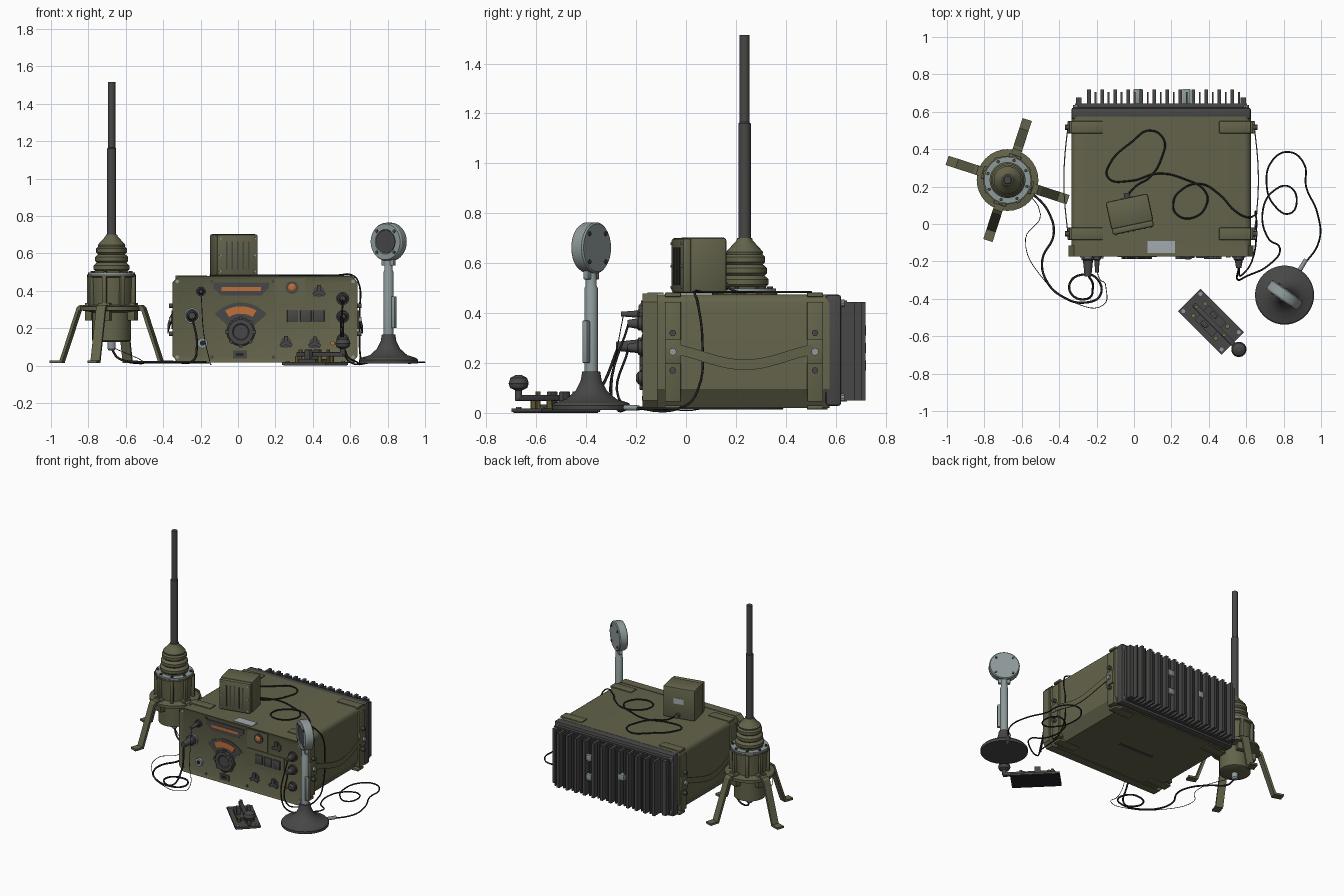
import bpy, bmesh
from math import sin, cos, pi, radians
from mathutils import Matrix, Vector

if "Cube" in bpy.data.objects:
    bpy.data.objects.remove(bpy.data.objects["Cube"])


def material(name, r, g, b):
    m = bpy.data.materials.new(name)
    m.use_nodes = True
    m.diffuse_color = (r, g, b, 1)
    m.node_tree.nodes["Principled BSDF"].inputs["Base Color"].default_value = (r, g, b, 1)
    return m


olive = material("olive_paint", .125, .125, .07)
dark = material("dark_grey_metal", .062, .064, .061)
black = material("black_rubber", .018, .018, .018)
silver = material("silver_metal", .27, .32, .32)
orange = material("orange_glow", .52, .16, .045)
label = material("pale_label", .36, .41, .43)
brass = material("brass", .2, .16, .05)

ID = Matrix()
FRONT = Matrix.Rotation(pi / 2, 4, 'X')     # local z points to the front
made = []


def at(x, y, z, turn=0):
    return Matrix.Translation((x, y, z)) @ Matrix.Rotation(radians(turn), 4, 'Z')


def finish(name, bm, mat, M):
    bmesh.ops.recalc_face_normals(bm, faces=bm.faces)
    bm.transform(M)
    me = bpy.data.meshes.new(name)
    bm.to_mesh(me)
    bm.free()
    me.materials.append(mat)
    ob = bpy.data.objects.new(name, me)
    bpy.context.collection.objects.link(ob)
    made.append(ob)


def box(name, lo, hi, mat, M=ID, bevel=0):
    bm = bmesh.new()
    bmesh.ops.create_cube(bm, size=1)
    lo, hi = Vector(lo), Vector(hi)
    for v in bm.verts:
        v.co = (lo + hi) / 2 + v.co * (hi - lo)
    if bevel:
        bmesh.ops.bevel(bm, geom=bm.edges[:], offset=bevel, segments=2, affect='EDGES', profile=.5)
    finish(name, bm, mat, M)


def lathe(name, profile, mat, M=ID, segs=32):
    # profile of (radius, height) turned around local z
    bm = bmesh.new()
    rings = [[bm.verts.new((r * cos(2 * pi * i / segs), r * sin(2 * pi * i / segs), z))
              for i in range(segs)] for r, z in profile]
    for a, b in zip(rings, rings[1:]):
        for i in range(segs):
            j = (i + 1) % segs
            bm.faces.new((a[i], a[j], b[j], b[i]))
    bm.faces.new(rings[0])
    bm.faces.new(rings[-1])
    finish(name, bm, mat, M)


def disc(name, r, z0, z1, mat, M=ID, segs=24):
    lathe(name, [(r, z0), (r, z1)], mat, M, segs)


def prism(name, outline, y0, y1, mat, M=ID, inset=0):
    # (x, z) outline pushed from y0 to y1, with an optional recessed front
    bm = bmesh.new()
    face = bm.faces.new([bm.verts.new((x, y0, z)) for x, z in outline])
    new = bmesh.ops.extrude_face_region(bm, geom=[face])["geom"]
    for v in new:
        if isinstance(v, bmesh.types.BMVert):
            v.co.y = y1
    if inset:
        bm.normal_update()
        front = min(bm.faces, key=lambda f: f.calc_center_median().y)
        bmesh.ops.inset_region(bm, faces=[front], thickness=inset)
        for v in front.verts:
            v.co.y += .008
    finish(name, bm, mat, M)


def arc(cx, cz, r, a0, a1, n=14):
    return [(cx + r * cos(radians(a0 + (a1 - a0) * i / n)),
             cz + r * sin(radians(a0 + (a1 - a0) * i / n))) for i in range(n + 1)]


def cable(name, pts, r=.0048, mat=black):
    cu = bpy.data.curves.new(name, 'CURVE')
    cu.dimensions = '3D'
    cu.bevel_depth, cu.bevel_resolution, cu.resolution_u = r, 1, 6
    cu.use_fill_caps = True
    s = cu.splines.new('BEZIER')
    s.bezier_points.add(len(pts) - 1)
    for p, co in zip(s.bezier_points, pts):
        p.co = co
        p.handle_left_type = p.handle_right_type = 'AUTO'
    cu.materials.append(mat)
    bpy.context.collection.objects.link(bpy.data.objects.new(name, cu))


def flat(pts, z):
    return [(x, y, z) for x, y in pts]


# Radio case, centred on CX, with a wide chamfer along the bottom
CX = .145
L, R = CX - .48, CX + .48
case = [(L + .05, .02), (R - .05, .02), (R, .095)] + arc(R - .035, .44, .035, 0, 90, 4) \
    + arc(L + .035, .44, .035, 90, 180, 4) + [(L, .095)]
prism("radio_case", case, -.13, .575, olive)
c = .03
w0, w1 = CX - .495, CX + .495
bezel = [(w0 + c, .016), (w1 - c, .016), (w1, .05), (w1, .445), (w1 - c, .478), (w0 + c, .478), (w0, .445), (w0, .05)]
prism("front_panel", bezel, -.175, -.115, olive, inset=.018)
box("bottom_slot", (CX - .14, .18, .016), (CX + .14, .2, .022), dark)
box("top_label", (.072, -.155, .476), (.22, -.09, .482), label)

# Corner guards, latches and carrying straps on both sides
for s in (-1, 1):
    side = CX + s * .48
    for y in (-.085, .485):
        y1 = y + .065
        box("side_guard", (side - .012 - (s > 0) * .03, y, .045), (side + .012 + (s < 0) * .03, y1, .445), olive, bevel=.004)
        inner = side - s * .17
        for z in (.014, .465):
            box("corner_guard", (min(side, inner), y, z), (max(side, inner), y1, z + .017), olive, bevel=.004)
        ym = y + .032
        box("strap_plate", (side - .02, y, .195), (side + .022, y1, .295), olive, bevel=.003)
        X = Matrix.Rotation(s * pi / 2, 4, 'Y')
        for z, r, m in ((.245, .015, silver), (.32, .013, dark), (.17, .013, dark)):
            disc("side_screw", r, 0, .035, m, at(side, ym, z) @ X, 12)
    bm = bmesh.new()
    rows = []
    for i in range(17):
        t = i / 16
        bulge = sin(pi * t)
        x = side + s * (.018 + .022 * bulge)
        z = .255 - .062 * bulge ** 1.5
        rows.append([bm.verts.new((x + dx, -.05 + .57 * t, z + dz))
                     for dx, dz in ((-.003, -.021), (.003, -.021), (.003, .021), (-.003, .021))])
    for a, b in zip(rows, rows[1:]):
        for k in range(4):
            bm.faces.new((a[k], a[k - 1], b[k - 1], b[k]))
    finish("carry_strap", bm, olive, ID)

# Rear flange and cooling fins
box("rear_flange", (CX - .48, .56, .028), (CX + .48, .622, .474), dark, bevel=.012)
box("heatsink_base", (CX - .46, .615, .045), (CX + .46, .645, .45), dark)
for i in range(24):
    x = -.24 + i * .0348
    w = .005 if i % 2 else .01
    box("cooling_fin", (x - w, .64, .05), (x + w, .705 if i % 2 else .72, .445), dark)
for s in (-1, 1):
    box("heatsink_end", (CX + s * .44 - .015, .64, .05), (CX + s * .44 + .015, .675, .445), dark)
    for z in (.06, .44):
        disc("flange_screw", .016, -.635, -.6, silver, FRONT @ at(CX + s * .455, z, 0), 10)
for x, z in ((.02, .26), (.28, .33), (.28, .19)):
    box("rear_fitting", (x - .022, .64, z - .022), (x + .022, .722, z + .022), silver, bevel=.005)

# Tuning dial
P = -.167
prism("scale_housing", [(-.132, .445), (.166, .445), (.166, .415), (.125, .375), (-.091, .375), (-.132, .415)],
      P - .006, P, dark)
box("scale_bar", (-.088, P - .009, .4), (.123, P, .42), orange)
prism("dial_fan", [(.015, .15)] + arc(.015, .15, .187, 42, 138), P - .005, P, dark)
prism("dial_arc", arc(.015, .15, .167, 60, 120) + arc(.015, .15, .127, 120, 60), P - .009, P, orange)
knob = FRONT @ at(.015, .18, 0)
lathe("tuning_knob", [(.076, -P), (.076, .18), (.068, .187), (.045, .187), (.04, .183)], dark, knob, 16)
for a in range(0, 360, 45):
    box("knob_grip", (.066, -.01, -P), (.082, .01, .186), dark, knob @ at(0, 0, 0, a))
box("lower_window", (-.027, P - .007, .037), (.048, P, .08), dark)
box("window_glass", (-.01, P - .01, .05), (.03, P, .068), black)

# Right-hand controls
box("lamp_plate", (.195, P - .006, .335), (.36, P, .465), olive)
box("button_plate", (.195, P - .006, .2), (.49, P, .325), olive)
lamp = FRONT @ at(.289, .417, 0)
disc("lamp_ring", .034, -P, .181, dark, lamp)
lathe("lamp_lens", [(.021, .17), (.021, .184), (.012, .19)], orange, lamp)
for i in range(3):
    x = .262 + i * .07
    box("push_button", (x, P - .015, .232), (x + .06, P, .298), dark, bevel=.005)
for x, z in ((.433, .395), (.257, .123), (.41, .12)):
    base = FRONT @ at(x, z, 0)
    disc("selector_base", .03, -P, .172, dark, base)
    for a in (90, 210, 330):
        box("selector_arm", (0, -.01, -P), (.035, .01, .186), dark, base @ at(0, 0, 0, a))
disc("pilot_light", .012, -P, .178, orange, FRONT @ at(.505, .12, 0), 12)

# Panel sockets with plugged-in boots
for x, z, r, reach in ((-.246, .267, .036, .28), (-.198, .396, .019, .26), (.56, .358, .028, .235),
                       (.56, .262, .028, .235), (.56, .14, .026, .2)):
    M = FRONT @ at(x, z, 0)
    disc("socket_collar", r + .007, -P, .178, silver if x < -.2 else dark, M)
    lathe("plug_boot", [(r, .165), (r, .19), (r * .75, .195), (r * .5, reach)], dark, M, 16)
M = FRONT @ at(-.19, .12, 0)
disc("spare_socket", .028, -P, .185, silver, M, 16)
disc("spare_socket_hole", .014, .18, .187, black, M, 16)
for x in (-.325, -.14, .19, .615):
    for z in (.045, .45):
        disc("panel_screw", .01, -P, .173, silver if x in (-.325, .615) else dark, FRONT @ at(x, z, 0), 8)

# Loudspeaker box
M = at(-.021, .052, .478, 12)
box("speaker_box", (-.115, -.06, 0), (.115, .09, .225), olive, M, .012)
box("speaker_front", (-.112, -.09, .003), (.112, -.055, .222), olive, M, .01)
for i in range(5):
    x = -.06 + i * .03
    box("speaker_slot", (x - .004, -.093, .035), (x + .004, -.088, .185), dark, M)
for x in (-.095, .095):
    for z in (.025, .11, .2):
        disc("speaker_screw", .006, .088, .095, silver, M @ at(x, 0, z) @ FRONT, 8)
box("speaker_label", (-.035, .088, .11), (.035, .093, .15), label, M)
disc("speaker_socket", .016, -.115, -.085, dark, M @ at(.005, 0, .03) @ FRONT, 12)

# Aerial: base, ribbed spring cover, two-stage mast
A = at(-.676, .235, 0)
lathe("aerial_body", [(.08, .125), (.104, .135), (.104, .285), (.165, .295), (.165, .315), (.112, .325),
                      (.118, .47), (.13, .475), (.13, .487)], olive, A)
lathe("aerial_clamp", [(.125, .485), (.125, .498), (.09, .498)], silver, A)
ribs = [(.09, .495)]
for k in range(3):
    r, z = .096 - .007 * k, .505 + .045 * k
    ribs += [(r - .01, z), (r, z + .01), (r, z + .03), (r - .01, z + .04)]
lathe("spring_cover", ribs + [(.074, .645), (.05, .672), (.033, .69), (.03, .7)], olive, A)
lathe("mast", [(.025, .68), (.025, 1.16), (.02, 1.165), (.02, 1.515)], dark, A, 16)
lathe("aerial_socket", [(.014, .08), (.022, .09), (.022, .14)], silver, A, 12)
for i in range(8):
    M = A @ at(0, 0, 0, 27 + i * 45)
    box("body_rib", (.1, -.012, .32), (.135, .012, .48), olive, M, .003)
    disc("clamp_bolt", .009, .49, .507, dark, M @ at(.11, 0, 0), 8)
leg = [(.12, .325), (.17, .325), (.188, .31), (.284, .028), (.34, .028), (.34, .014), (.272, .014), (.175, .295), (.12, .3)]
for i in range(4):
    M = A @ at(0, 0, 0, 72 + i * 90)
    prism("aerial_leg", leg, -.026, .026, olive, M)
    box("leg_hinge", (.1, -.034, .24), (.14, .034, .335), olive, M, .005)

# Desk microphone
B = at(.805, -.38, 0)
lathe("microphone_base", [(.157, .012), (.158, .03), (.15, .04), (.1, .056), (.062, .09), (.042, .13), (.036, .165)],
      dark, B, 40)
lathe("microphone_stem", [(.027, .16), (.027, .5), (.022, .51), (.022, .57)], silver, B, 20)
H = B @ at(0, 0, 0, -35)
box("stem_switch", (.024, -.012, .2), (.046, .012, .37), silver, H, .004)
box("stem_bracket", (-.04, -.012, .535), (.04, .012, .57), silver, H, .004)
M = H @ at(0, 0, .662) @ FRONT
lathe("microphone_head", [(.096, -.03), (.102, -.024), (.102, .02), (.096, .03), (.066, .03), (.062, .024)], silver, M, 40)
disc("microphone_mesh", .061, .02, .028, dark, M, 32)
for a in range(4):
    spot = M @ at(0, 0, 0, 45 + a * 90) @ at(.08, 0, 0)
    disc("head_screw", .009, -.035, .034, dark, spot, 10)

# Telegraph key; local x runs towards the knob
K = at(.412, -.522, 0, -45)
box("key_base", (-.165, -.085, .004), (.165, .085, .018), dark, K)
box("key_foot", (-.16, -.08, 0), (.16, .08, .006), black, K)
box("key_frame", (-.07, -.055, .018), (.06, .055, .034), dark, K)
box("key_lever", (-.13, -.013, .048), (.22, .013, .072), dark, K, .004)
lathe("key_knob", [(.014, .06), (.014, .09), (.035, .1), (.041, .118), (.034, .14), (.012, .152)], dark, K @ at(.21, 0, 0), 20)
for s in (-1, 1):
    box("pivot_post", (-.035, s * .035 - .012, .018), (.005, s * .035 + .012, .085), dark, K, .003)
    for x in (-.09, .08):
        disc("key_terminal", .012, .018, .05, brass, K @ at(x, s * .045, 0), 10)
    for x in (-.145, .145):
        disc("key_screw", .011, .018, .024, silver, K @ at(x, s * .065, 0), 10)
for x in (-.11, .1):
    disc("contact_screw", .01, .018, .085, brass, K @ at(x, 0, 0), 10)

# Cables
cable("speaker_cable", [(-.04, .15, .51)] + flat(
    [(.02, .21), (.085, .25), (.15, .36), (.16, .45), (.085, .5), (-.01, .44), (-.13, .32), (-.14, .25), (-.02, .23),
     (.13, .27), (.27, .24), (.38, .175), (.39, .11), (.32, .035), (.23, .05), (.21, .11), (.245, .175), (.35, .215),
     (.46, .155), (.54, .07), (.61, .035)], .484) +
    [(.642, .045, .45), (.65, .066, .28), (.65, .05, .1), (.655, 0, .03), (.63, -.2, .022), (.58, -.27, .06), (.56, -.23, .262)])
cable("microphone_cable", flat(
    [(.88, -.25), (.99, -.09), (.98, .06), (.92, .2), (.91, .32), (.83, .385), (.74, .34), (.71, .2), (.75, .1),
     (.83, .055), (.87, .12), (.83, .2), (.75, .18), (.69, .08), (.72, -.08), (.78, -.13), (.72, -.22), (.6, -.28)], .018) +
    [(.56, -.3, .1), (.56, -.23, .358)])
cable("microphone_cable_sleeve", [(.865, -.28, .022), (.92, -.19, .02)], .012, silver)
cable("aerial_cable", [(-.676, .235, .09), (-.64, .21, .04)] + flat(
    [(-.53, .15), (-.45, .05), (-.43, -.06), (-.49, -.19), (-.47, -.3), (-.38, -.39), (-.26, -.42), (-.18, -.38),
     (-.2, -.29), (-.27, -.27), (-.34, -.31), (-.33, -.38), (-.25, -.4)], .02) +
    [(-.22, -.34, .1), (-.246, -.27, .267)], .006)
cable("ground_wire", [(-.676, .235, .1)] + flat(
    [(-.5, .05), (-.58, -.08), (-.48, -.3), (-.32, -.42), (-.16, -.43), (-.15, -.34)], .014) +
    [(-.18, -.3, .15), (-.198, -.25, .396)], .002)

# Smooth the round parts, keep the hard edges
bpy.ops.object.select_all(action='DESELECT')
for ob in made:
    ob.select_set(True)
bpy.context.view_layer.objects.active = made[0]
bpy.ops.object.shade_smooth_by_angle(angle=radians(28))
